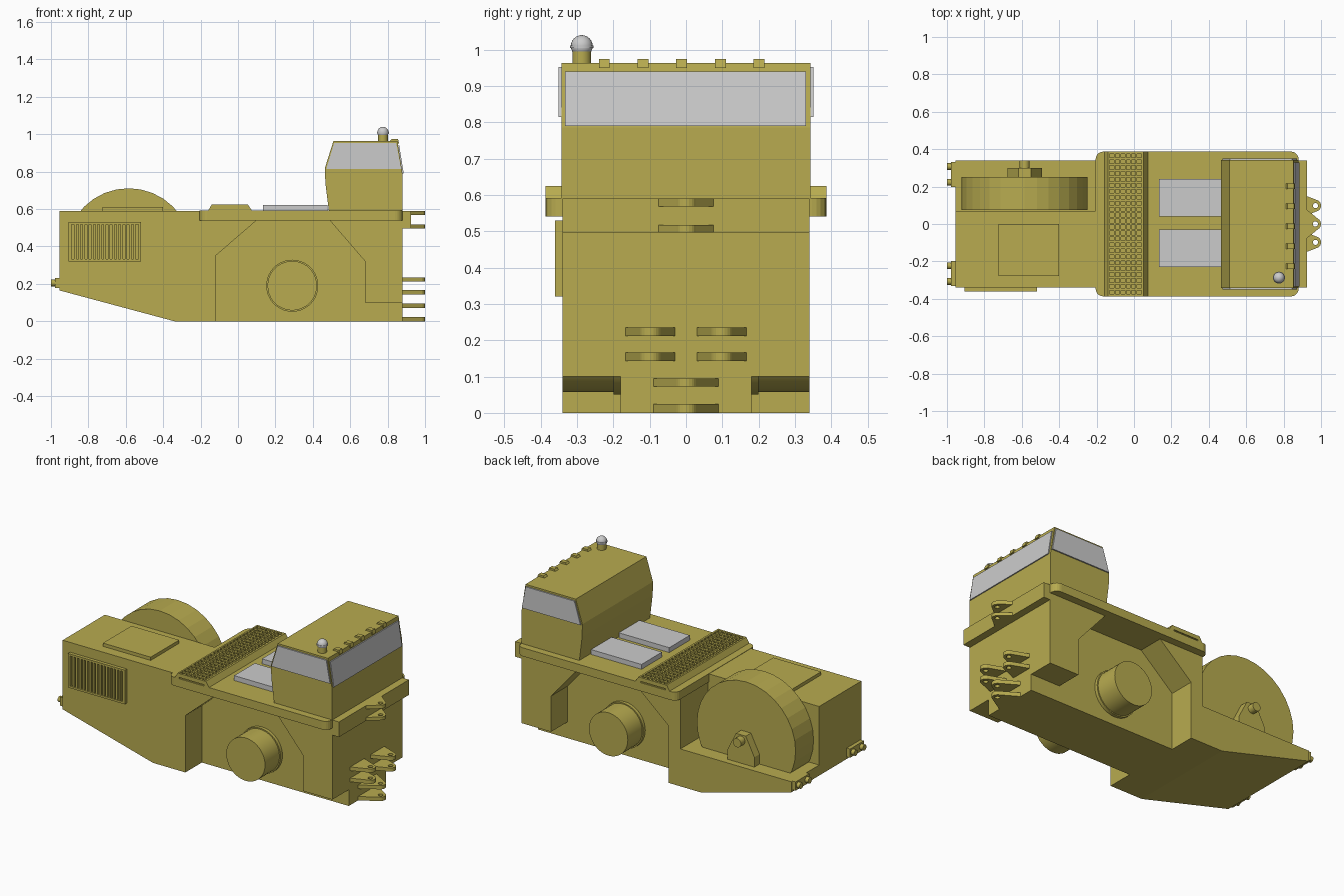
import bpy, bmesh
from math import sin, cos, pi, radians
from mathutils import Vector

if "Cube" in bpy.data.objects:
    bpy.data.objects.remove(bpy.data.objects["Cube"])

yellow = bpy.data.materials.new("yellow_paint")
yellow.diffuse_color = (0.48, 0.41, 0.08, 1)
yellow.use_nodes = True
yellow.node_tree.nodes["Principled BSDF"].inputs["Base Color"].default_value = yellow.diffuse_color


def place(axis, u, v, d):
    return Vector({'x': (d, u, v), 'y': (u, d, v), 'z': (u, v, d)}[axis])


def add_prism(bm, axis, a, b, outline, hole=None):
    """Extrude a flat outline (optionally with a hole) from a to b along an axis."""
    edges, faces = [], []
    for loop in [outline] + ([hole] if hole else []):
        vs = [bm.verts.new(place(axis, u, v, a)) for u, v in loop]
        if hole:
            edges += [bm.edges.new((vs[i - 1], vs[i])) for i in range(len(vs))]
        else:
            faces = [bm.faces.new(vs)]
    if hole:
        res = bmesh.ops.triangle_fill(bm, edges=edges, use_beauty=True)
        faces = [g for g in res['geom'] if isinstance(g, bmesh.types.BMFace)]
    res = bmesh.ops.extrude_face_region(bm, geom=faces, use_keep_orig=True)
    new = [g for g in res['geom'] if isinstance(g, bmesh.types.BMVert)]
    bmesh.ops.translate(bm, verts=new, vec=place(axis, 0, 0, b - a))


def make(name, bm, mat=yellow, smooth=False):
    bmesh.ops.recalc_face_normals(bm, faces=bm.faces)
    me = bpy.data.meshes.new(name)
    bm.to_mesh(me)
    bm.free()
    ob = bpy.data.objects.new(name, me)
    bpy.context.collection.objects.link(ob)
    if mat:
        me.materials.append(mat)
    if smooth:
        bpy.ops.object.select_all(action='DESELECT')
        ob.select_set(True)
        bpy.context.view_layer.objects.active = ob
        bpy.ops.object.shade_smooth_by_angle(angle=radians(30))
    return ob


def prism(name, axis, a, b, outline, mat=yellow, smooth=False):
    bm = bmesh.new()
    add_prism(bm, axis, a, b, outline)
    return make(name, bm, mat, smooth)


def rect(u0, u1, v0, v1):
    return [(u0, v0), (u1, v0), (u1, v1), (u0, v1)]


def circle(u, v, r, n=32):
    return [(u + r * cos(2 * pi * i / n), v + r * sin(2 * pi * i / n)) for i in range(n)]


def rounded(u0, u1, v0, v1, r, n=5):
    pts = []
    for k, (cu, cv) in enumerate(rect(u0 + r, u1 - r, v0 + r, v1 - r)):
        for i in range(n + 1):
            t = pi + k * pi / 2 + i * pi / 2 / n
            pts.append((cu + r * cos(t), cv + r * sin(t)))
    return pts


def cut(ob, cutter):
    m = ob.modifiers.new("cut", 'BOOLEAN')
    m.operation, m.solver, m.object = 'DIFFERENCE', 'EXACT', cutter
    bpy.context.view_layer.objects.active = ob
    bpy.ops.object.modifier_apply(modifier=m.name)
    bpy.data.objects.remove(cutter)


# Hull with two track recesses and an open drum bay
hull = prism("hull", 'y', -0.34, 0.34,
             [(-0.955, 0.165), (-0.34, 0), (0.88, 0), (0.88, 0.59), (-0.955, 0.59)])
recess = [(-0.12, -0.1), (-0.12, 0.35), (0.1, 0.54), (0.49, 0.54), (0.68, 0.32),
          (0.68, 0.1), (1.0, 0.1), (1.0, -0.1)]
for s in (-1, 1):
    cut(hull, prism("recess_cutter", 'y', s * 0.18, s * 0.5, recess))
cut(hull, prism("bay_cutter", 'y', 0.07, 0.5, rect(-1.2, -0.2, 0.23, 0.8)))

# Side hubs with base ring
for s, side in ((-1, "right"), (1, "left")):
    prism("hub_" + side, 'y', s * 0.17, s * 0.34, circle(0.29, 0.19, 0.132, 40), smooth=True)
    prism("hub_ring_" + side, 'y', s * 0.17, s * 0.2, circle(0.29, 0.19, 0.139, 40), smooth=True)

# Deck plate and front beam
prism("deck_plate", 'z', 0.54, 0.592, rounded(-0.205, 0.88, -0.387, 0.387, 0.04))
prism("front_beam", 'x', 0.87, 0.925, rect(-0.34, 0.34, 0.497, 0.59))

# Raised grating across the deck
bm = bmesh.new()
for rail in ([(-0.16, 0.59), (-0.14, 0.625), (-0.13, 0.625), (-0.13, 0.59)],
             [(0.04, 0.59), (0.04, 0.625), (0.052, 0.625), (0.075, 0.59)]):
    add_prism(bm, 'y', -0.387, 0.387, rail)
add_prism(bm, 'y', -0.38, 0.38, rect(-0.13, 0.04, 0.59, 0.603))
for i in range(25):
    y = -0.381 + i * 0.762 / 24
    add_prism(bm, 'y', y - 0.006, y + 0.006, rect(-0.13, 0.04, 0.6, 0.624))
for i in range(1, 6):
    x = -0.13 + i * 0.17 / 6
    add_prism(bm, 'y', -0.385, 0.385, rect(x - 0.004, x + 0.004, 0.6, 0.623))
make("deck_grating", bm)

# Grey deck pads
for y in (-0.13, 0.14):
    prism("deck_pad", 'z', 0.585, 0.622, rect(0.135, 0.478, y - 0.1, y + 0.1), None)

# Cab
prism("cab", 'y', -0.343, 0.343,
      [(0.487, 0.58), (0.467, 0.74), (0.465, 0.82), (0.51, 0.963), (0.852, 0.963),
       (0.88, 0.785), (0.88, 0.58)])
for s, side in ((-1, "right"), (1, "left")):
    prism("cab_side_window_" + side, 'y', s * 0.34, s * 0.351,
          [(0.472, 0.815), (0.514, 0.952), (0.846, 0.952), (0.872, 0.815)], None)
prism("cab_front_window", 'y', -0.333, 0.33,
      [(0.87, 0.79), (0.886, 0.79), (0.862, 0.94), (0.846, 0.94)], None)

# Roof ribs
bm = bmesh.new()
for i in range(5):
    y = -0.225 + i * 0.1065
    add_prism(bm, 'y', y - 0.015, y + 0.015,
              [(0.81, 0.96), (0.82, 0.974), (0.855, 0.974), (0.862, 0.95), (0.84, 0.95)])
make("roof_ribs", bm)

# Beacon
prism("beacon_base", 'z', 0.95, 1.006, circle(0.775, -0.287, 0.026, 24), smooth=True)
prism("beacon_collar", 'z', 1.004, 1.012, circle(0.775, -0.287, 0.032, 24), None, True)
bm = bmesh.new()
bmesh.ops.create_uvsphere(bm, u_segments=24, v_segments=12, radius=0.03)
bmesh.ops.translate(bm, verts=bm.verts, vec=(0.775, -0.287, 1.01))
make("beacon_dome", bm, None, True)

# Cable drum (flattened under the ledge), bracket and axle
prism("cable_drum", 'y', 0.075, 0.25,
      [(x, max(z, 0.2)) for x, z in circle(-0.585, 0.375, 0.336, 32)])
prism("drum_bracket", 'y', 0.25, 0.3,
      [(-0.675, 0.22), (-0.492, 0.22), (-0.492, 0.29), (-0.55, 0.405), (-0.617, 0.405),
       (-0.675, 0.29)])
prism("drum_axle", 'y', 0.25, 0.34, circle(-0.585, 0.37, 0.027, 20), smooth=True)

# Rear hatch
prism("rear_hatch", 'z', 0.58, 0.61, rect(-0.725, -0.4, -0.277, 0.0))

# Side louvre: frame, backing and upright slats
bm = bmesh.new()
add_prism(bm, 'y', -0.345, -0.33, rect(-0.9, -0.52, 0.325, 0.525))
for r in (rect(-0.905, -0.518, 0.32, 0.332), rect(-0.905, -0.518, 0.518, 0.53),
          rect(-0.905, -0.89, 0.332, 0.518), rect(-0.533, -0.518, 0.332, 0.518)):
    add_prism(bm, 'y', -0.36, -0.335, r)
for i in range(15):
    x = -0.87 + i * 0.0226
    add_prism(bm, 'y', -0.358, -0.34, rect(x - 0.006, x + 0.006, 0.332, 0.518))
make("side_louvre", bm)

# Rear lamps
for s, side in ((-1, "right"), (1, "left")):
    prism("rear_lamp_box_" + side, 'x', -0.978, -0.95,
          rect(s * 0.265 - 0.067, s * 0.265 + 0.067, 0.178, 0.232))
    for y in (0.223, 0.307):
        prism("rear_lamp_" + side, 'x', -1.0, -0.97, circle(s * y, 0.205, 0.018, 16), smooth=True)


# Coupling lugs with pin holes
def lug(name, y, half, x0, levels):
    bm = bmesh.new()
    tip = [(0.968 + 0.032 * cos(t), y + 0.032 * sin(t))
           for t in (radians(-60 + 15 * i) for i in range(9))]
    for z0, z1 in levels:
        add_prism(bm, 'z', z0, z1, [(x0, y + half), (x0, y - half)] + tip,
                  circle(0.97, y, 0.014, 14))
    make(name, bm)


lug("upper_lugs", 0, 0.08, 0.92, [(0.568, 0.59), (0.497, 0.517)])
for s in (-1, 1):
    lug("middle_lugs", s * 0.098, 0.07, 0.875, [(0.212, 0.235), (0.143, 0.166)])
lug("lower_lugs", 0, 0.093, 0.875, [(0.072, 0.095), (0.0, 0.024)])
